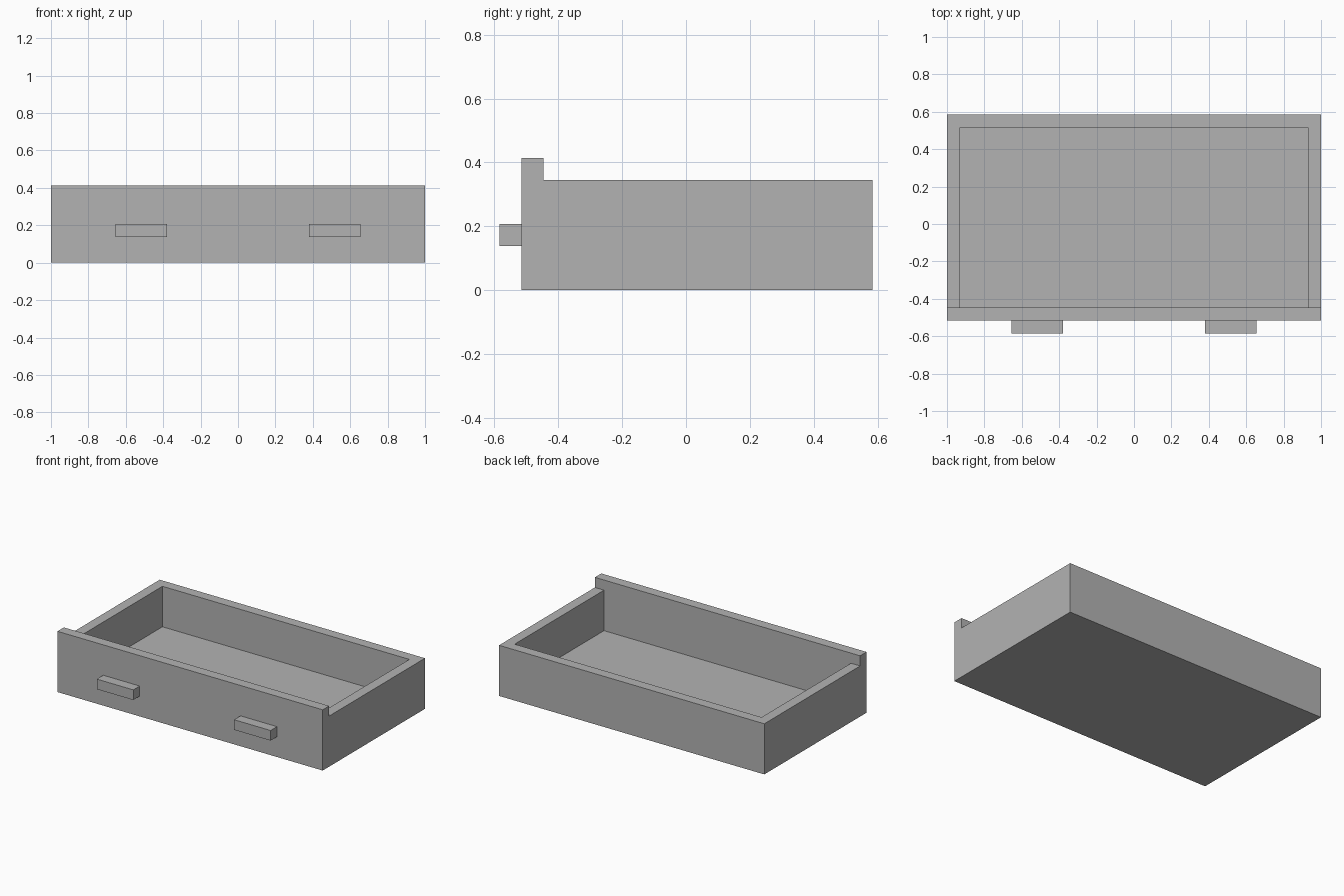
import bpy
import bmesh
from mathutils import Vector

cube = bpy.data.objects.get("Cube")
if cube:
    bpy.data.objects.remove(cube, do_unlink=True)

# Single flat grey
grey = bpy.data.materials.new("plain grey")
grey.use_nodes = True
colour = (0.45, 0.45, 0.45, 1)
grey.diffuse_color = colour
grey.node_tree.nodes["Principled BSDF"].inputs["Base Color"].default_value = colour


def box(name, low, high):
    """Flat-faced box between two opposite corners."""
    low, high = Vector(low), Vector(high)
    mesh = bpy.data.meshes.new(name)
    bm = bmesh.new()
    bmesh.ops.create_cube(bm, size=1)
    for v in bm.verts:
        v.co = (low + high) / 2 + v.co * (high - low)
    bm.to_mesh(mesh)
    bm.free()
    mesh.materials.append(grey)
    obj = bpy.data.objects.new(name, mesh)
    bpy.context.collection.objects.link(obj)
    return obj


T = 0.069            # board thickness
HALF = 1.0           # half width
BACK = 0.585
FRONT = -BACK + T    # outer face of the front panel
INNER = FRONT + T    # inner face of the front panel
WALL = 0.345         # side and back height

# Front panel rises one board above the walls
box("front_panel", (-HALF, FRONT, 0), (HALF, INNER, WALL + T))

# Tray
box("back_wall", (-HALF, BACK - T, 0), (HALF, BACK, WALL))
box("floor", (-HALF + T, INNER, 0), (HALF - T, BACK - T, T))

# Side walls and handles, one per side
for side, s in (("left", 1), ("right", -1)):
    x0, x1 = sorted((s * (HALF - T), s * HALF))
    box(side + "_wall", (x0, INNER, 0), (x1, BACK - T, WALL))
    x0, x1 = sorted((s * 0.38, s * 0.655))
    box(side + "_handle", (x0, -BACK, 2 * T), (x1, FRONT, 3 * T))
